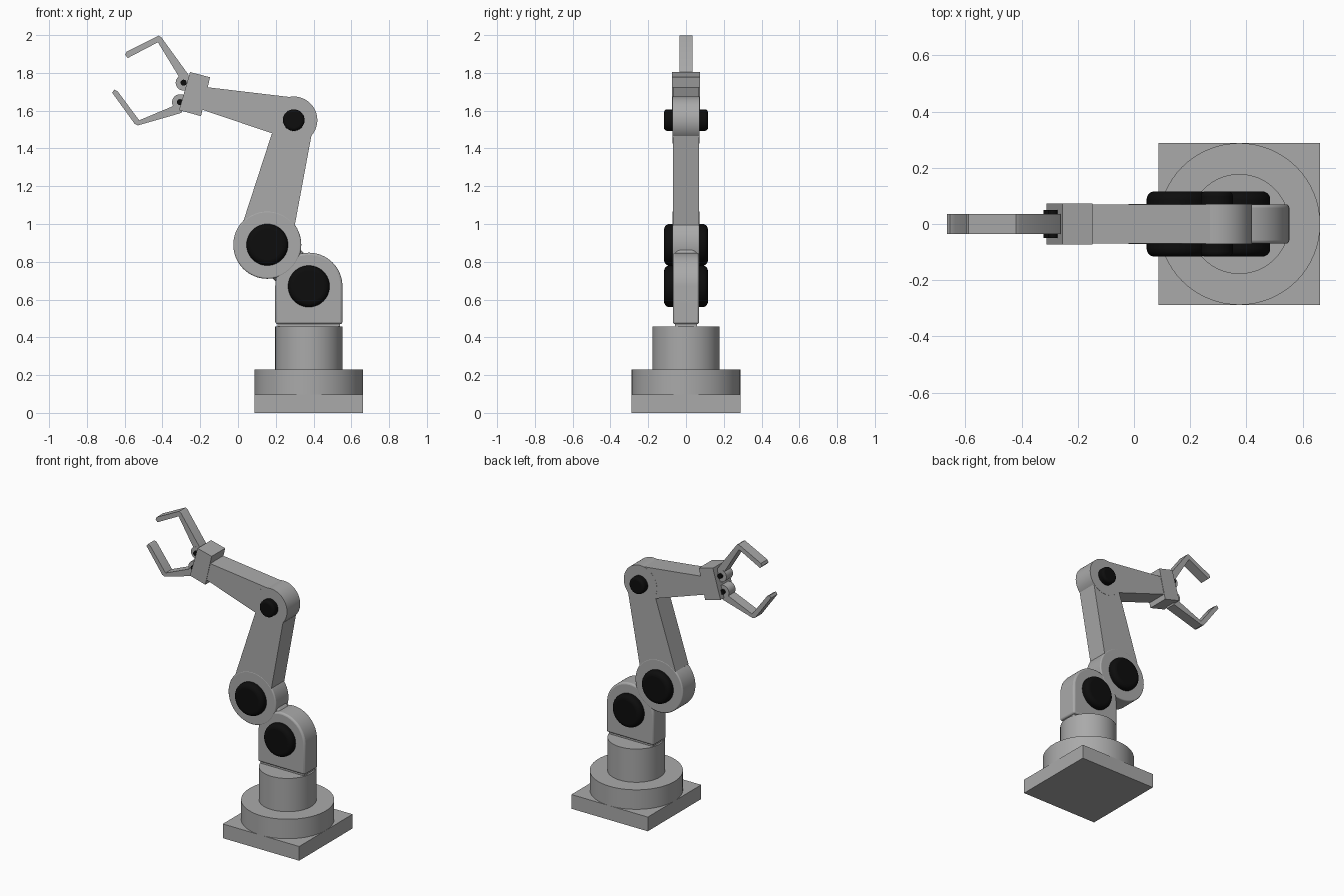
import bpy, bmesh, math
from mathutils import Matrix

if "Cube" in bpy.data.objects:
    bpy.data.objects.remove(bpy.data.objects["Cube"])


def material(name, v):
    m = bpy.data.materials.new(name)
    m.diffuse_color = (v, v, v, 1)
    m.use_nodes = True
    m.node_tree.nodes["Principled BSDF"].inputs["Base Color"].default_value = m.diffuse_color
    return m


GREY = material("light grey", 0.40)
BLACK = material("black", 0.004)


def finish(bm, name, mat, bevel=0, segs=3):
    bmesh.ops.recalc_face_normals(bm, faces=bm.faces)
    me = bpy.data.meshes.new(name)
    bm.to_mesh(me)
    bm.free()
    ob = bpy.data.objects.new(name, me)
    bpy.context.collection.objects.link(ob)
    me.materials.append(mat)
    if bevel:
        b = ob.modifiers.new("bevel", 'BEVEL')
        b.width, b.segments, b.limit_method = bevel, segs, 'ANGLE'
        b.angle_limit = math.radians(40)
    bpy.ops.object.select_all(action='DESELECT')
    ob.select_set(True)
    bpy.context.view_layer.objects.active = ob
    bpy.ops.object.shade_smooth_by_angle(angle=math.radians(35))
    return ob


def prism(name, pts, half, mat=GREY, bevel=0, segs=3):
    """Side profile in x/z, extruded across y."""
    bm = bmesh.new()
    f = bm.faces.new([bm.verts.new((x, -half, z)) for x, z in pts])
    ext = bmesh.ops.extrude_face_region(bm, geom=[f])["geom"]
    for v in ext:
        if isinstance(v, bmesh.types.BMVert):
            v.co.y = half
    return finish(bm, name, mat, bevel, segs)


def arc(cx, cz, r, a0, a1, n):
    return [(cx + r * math.cos(math.radians(a0 + (a1 - a0) * i / n)),
             cz + r * math.sin(math.radians(a0 + (a1 - a0) * i / n))) for i in range(n + 1)]


def disc(name, c, r, half, mat=GREY, bevel=0, n=64):
    return prism(name, arc(c[0], c[1], r, 0, 360, n)[:-1], half, mat, bevel, 5)


def drum(name, r, z0, z1):
    bm = bmesh.new()
    bmesh.ops.create_cone(bm, cap_ends=True, segments=64, radius1=r, radius2=r, depth=z1 - z0,
                          matrix=Matrix.Translation((BX, 0, (z0 + z1) / 2)))
    return finish(bm, name, GREY)


BX = 0.375
SHOULDER, ELBOW, UPPER = (BX, 0.67), (0.155, 0.89), (0.295, 1.55)

# base
prism("base_plate", [(BX - .288, 0), (BX + .288, 0), (BX + .288, .097), (BX - .288, .097)], 0.288)
drum("base_drum", 0.288, 0.097, 0.23)
drum("column", 0.178, 0.23, 0.457)

# shoulder: round head on a square foot
r = 0.178
prism("shoulder", [(BX - r, .47), (BX + r, .47)] + arc(*SHOULDER, r, 0, 180, 40), 0.07, bevel=0.012)
prism("shoulder_foot", [(BX - .165, .45), (BX + .165, .45), (BX + .165, .49), (BX - .165, .49)], 0.058)

# neck joining shoulder and elbow
s = 0.105 / math.sqrt(2)
mx, mz, k = (SHOULDER[0] + ELBOW[0]) / 2, (SHOULDER[1] + ELBOW[1]) / 2, 0.07
prism("neck", [(mx - s - k, mz - s + k), (mx - s + k, mz - s - k),
               (mx + s + k, mz + s - k), (mx + s - k, mz + s + k)], 0.06, bevel=0.025)

# elbow and upper arm
disc("elbow", ELBOW, 0.18, 0.071, bevel=0.008)
prism("upper_arm", [(0.03, 1.02), (0.155, 0.89), (0.30, 0.99), (0.388, 1.465),
                    (0.295, 1.55), (0.178, 1.475)], 0.07)
disc("upper_joint", UPPER, 0.125, 0.071)

# forearm and wrist
prism("forearm", [(0.295, 1.55), (0.275, 1.672), (-0.18, 1.726), (-0.21, 1.612), (0.195, 1.475)], 0.07)
prism("wrist", [(-0.254, 1.804), (-0.148, 1.777), (-0.196, 1.571), (-0.312, 1.603)], 0.073)

# black joint caps
for name, c, rad in (("shoulder_cap", SHOULDER, 0.11), ("elbow_cap", ELBOW, 0.11), ("upper_cap", UPPER, 0.057)):
    disc(name, c, rad, 0.116, BLACK, 0.028 if rad > .1 else 0.016)

# gripper fingers: hub, bent finger and pin
fingers = {
    "upper": ((-0.288, 1.748), [(-0.262, 1.79), (-0.407, 1.99), (-0.42, 1.997), (-0.59, 1.912),
                                (-0.598, 1.895), (-0.583, 1.879), (-0.424, 1.962), (-0.31, 1.775), (-0.27, 1.74)]),
    "lower": ((-0.307, 1.645), [(-0.30, 1.588), (-0.53, 1.522), (-0.547, 1.53), (-0.666, 1.695),
                                (-0.655, 1.711), (-0.637, 1.702), (-0.523, 1.549), (-0.325, 1.632), (-0.28, 1.64)]),
}
for side, (hub, pts) in fingers.items():
    prism(side + "_finger", pts, 0.035)
    disc(side + "_finger_hub", hub, 0.042, 0.0355, n=32)
    disc(side + "_finger_pin", hub, 0.016, 0.05, BLACK, n=20)
